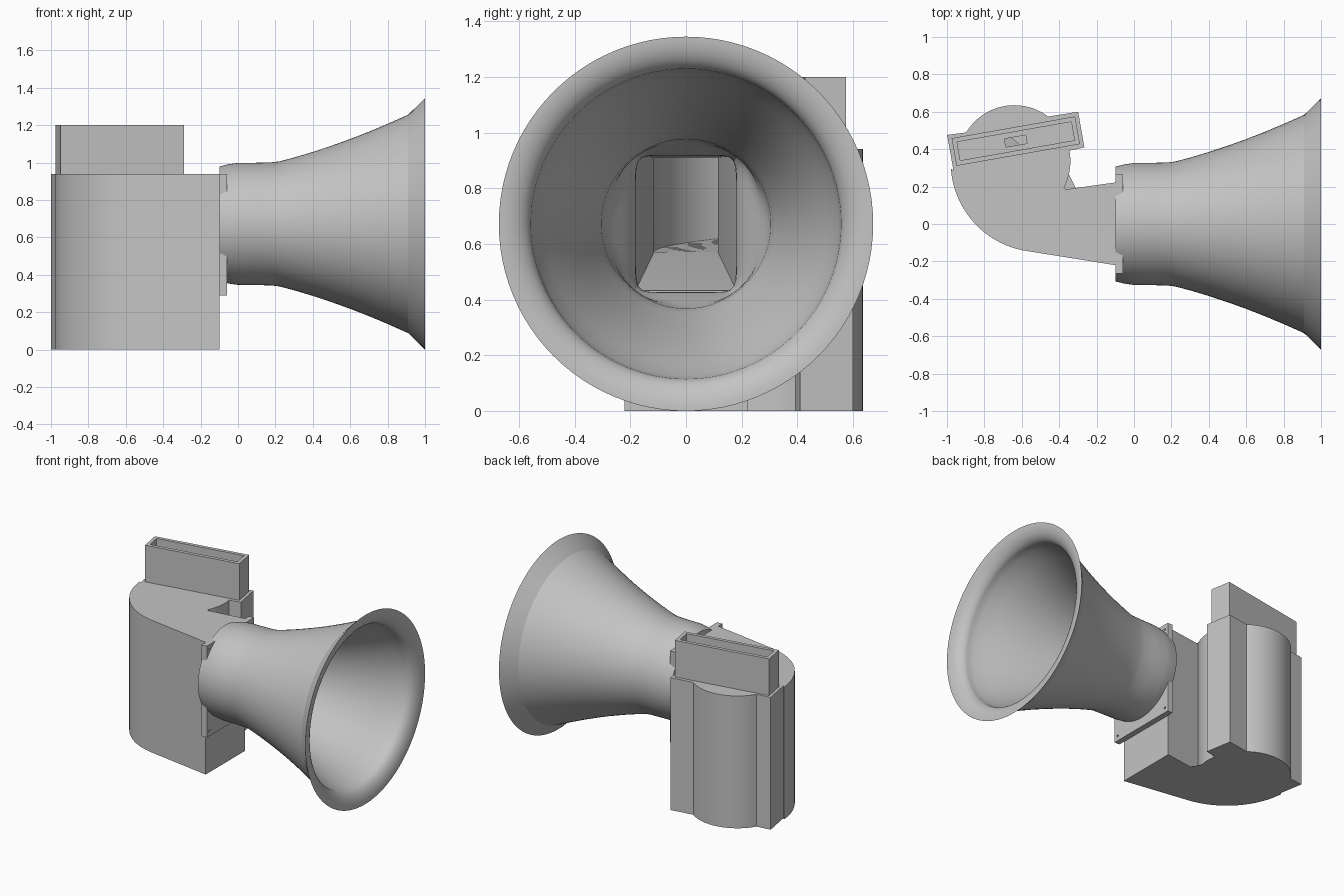
import bpy, bmesh
from math import cos, sin, radians, pi

cube = bpy.data.objects.get("Cube")
if cube:
    bpy.data.objects.remove(cube)

grey = bpy.data.materials.new("plain_grey")
grey.use_nodes = True
GREY = (0.55, 0.55, 0.55, 1)
grey.diffuse_color = GREY
grey.node_tree.nodes["Principled BSDF"].inputs["Base Color"].default_value = GREY

AXIS_Z = 0.672


def loft(name, rings, cyclic=False):
    """Skin a row of equal-sized rings; cap the ends unless the row closes on itself."""
    bm = bmesh.new()
    rows = [[bm.verts.new(p) for p in ring] for ring in rings]
    n = len(rows[0])
    pairs = list(zip(rows, rows[1:]))
    if cyclic:
        pairs.append((rows[-1], rows[0]))
    else:
        bm.faces.new(rows[0])
        bm.faces.new(rows[-1])
    for a, b in pairs:
        for i in range(n):
            j = (i + 1) % n
            bm.faces.new((a[i], a[j], b[j], b[i]))
    bmesh.ops.recalc_face_normals(bm, faces=bm.faces[:])
    mesh = bpy.data.meshes.new(name)
    bm.to_mesh(mesh)
    bm.free()
    mesh.materials.append(grey)
    obj = bpy.data.objects.new(name, mesh)
    bpy.context.collection.objects.link(obj)
    return obj


def prism(name, outline, z0, z1):
    return loft(name, [[(x, y, z) for x, y in outline] for z in (z0, z1)])


def arc(cx, cy, r, a0, a1, steps):
    angles = [radians(a0 + (a1 - a0) * i / steps) for i in range(steps + 1)]
    return [(cx + r * cos(a), cy + r * sin(a)) for a in angles]


def slot_rect(length, width):
    """Rectangle turned to the angle of the slot."""
    c, s = cos(radians(10)), sin(radians(10))
    corners = [(-1, -1), (1, -1), (1, 1), (-1, 1)]
    return [(-0.632 + c * u * length / 2 - s * v * width / 2,
             0.443 + s * u * length / 2 + c * v * width / 2) for u, v in corners]


def cut(obj, cutters):
    for cutter in cutters:
        mod = obj.modifiers.new("cut", "BOOLEAN")
        mod.operation = "DIFFERENCE"
        mod.solver = "EXACT"
        mod.object = cutter
    bpy.context.view_layer.objects.active = obj
    for mod in list(obj.modifiers):
        bpy.ops.object.modifier_apply(modifier=mod.name)


# Curved housing with a slab-shaped back
corner = slot_rect(0.711, 0.193)
outline = [(-0.1, -0.22), (-0.1, 0.222), (-0.4, 0.18)]
outline += arc(-0.64, 0.335, 0.3, -31, 11, 12)
outline += [corner[1], corner[2]]
outline += arc(-0.64, 0.335, 0.3, 53, 149, 28)
outline += [corner[3], corner[0]]
outline += arc(-0.5, 0.33, 0.48, 184, 262, 28)
housing = prism("housing", outline, 0, 0.94)

# Raised sleeve around the slot
sleeve = prism("slot_sleeve", slot_rect(0.67, 0.15), 0.94, 1.2)

# Flange between housing and horn
flange = prism("flange", [(-0.1, -0.265), (-0.06, -0.265), (-0.06, 0.265), (-0.1, 0.265)], 0.29, 0.94)

# Inner duct: straight tapering throat, then a bend that ends under the slot
def section(x0, y0, x1, y1, low, high):
    return [(x0, y0, low), (x1, y1, low), (x1, y1, high), (x0, y0, high)]


duct = [section(-0.03, -0.18, -0.03, 0.18, 0.43, 0.917),
        section(-0.1, -0.18, -0.1, 0.18, 0.435, 0.917)]
for i in range(27):
    angle = radians(270 - 5 * i)
    t = max(0, (i - 18) / 8)
    inner, outer = 0.215 - 0.115 * t, 0.445 - 0.195 * t
    c, s = cos(angle), sin(angle)
    duct.append(section(-0.5 + outer * c, 0.33 + outer * s,
                        -0.5 + inner * c, 0.33 + inner * s, 0.57 + 0.004 * i, 0.91))
duct_cutter = loft("duct_cutter", duct)
pocket_cutter = prism("pocket_cutter", slot_rect(0.62, 0.1), 0.93, 1.3)
hole_cutter = prism("hole_cutter", slot_rect(0.115, 0.045), 0.88, 1.0)

# Screw holes at the flange corners
screw_cutters = []
for y in (-0.235, 0.235):
    for z in (0.325, 0.905):
        ring = arc(y, z, 0.008, 0, 330, 11)
        screw_cutters.append(loft("screw_cutter", [[(x, p, q) for p, q in ring] for x in (-0.12, -0.04)]))

cut(housing, [duct_cutter, hole_cutter])
cut(sleeve, [pocket_cutter])
cut(flange, [duct_cutter] + screw_cutters)
for cutter in [duct_cutter, pocket_cutter, hole_cutter] + screw_cutters:
    bpy.data.objects.remove(cutter)


# Horn: round outside, mouth lip, and a bore that turns into a rounded rectangle
def horn_ring(x, half_y, half_z, power=2):
    ring = []
    for i in range(96):
        a = 2 * pi * i / 96
        c, s = cos(a), sin(a)
        r = (abs(c / half_y) ** power + abs(s / half_z) ** power) ** (-1 / power)
        ring.append((x, r * c, AXIS_Z + r * s))
    return ring


outside = [(-0.1, 0.307), (-0.05, 0.319), (0, 0.326), (0.1, 0.327), (0.18, 0.329),
           (0.22, 0.334), (0.3, 0.355), (0.4, 0.385), (0.5, 0.418), (0.6, 0.454),
           (0.7, 0.493), (0.8, 0.535), (0.91, 0.584)]
rings = [horn_ring(x, r, r) for x, r in outside]
for i in range(13):
    a = pi / 2 * (1 - i / 12)
    r = 0.672 - 0.116 * cos(a)
    rings.append(horn_ring(0.92 + 0.08 * sin(a), r, r))
for x, r in [(0.88, 0.545), (0.8, 0.508), (0.7, 0.463), (0.6, 0.422), (0.5, 0.386),
             (0.4, 0.353), (0.3, 0.322)]:
    rings.append(horn_ring(x, r, r))
for i in range(13):
    t = i / 12
    e = t * t * (3 - 2 * t)
    rings.append(horn_ring(0.24 - 0.26 * t, 0.304 - 0.124 * e, 0.304 - 0.059 * e, 2 + 8 * e * e))
rings.append(horn_ring(-0.1, 0.18, 0.245, 10))
horn = loft("horn", rings, cyclic=True)

# Smooth shading with crisp edges
for obj in (housing, sleeve, flange, horn):
    bpy.ops.object.select_all(action="DESELECT")
    obj.select_set(True)
    bpy.context.view_layer.objects.active = obj
    bpy.ops.object.shade_smooth_by_angle(angle=radians(20))
